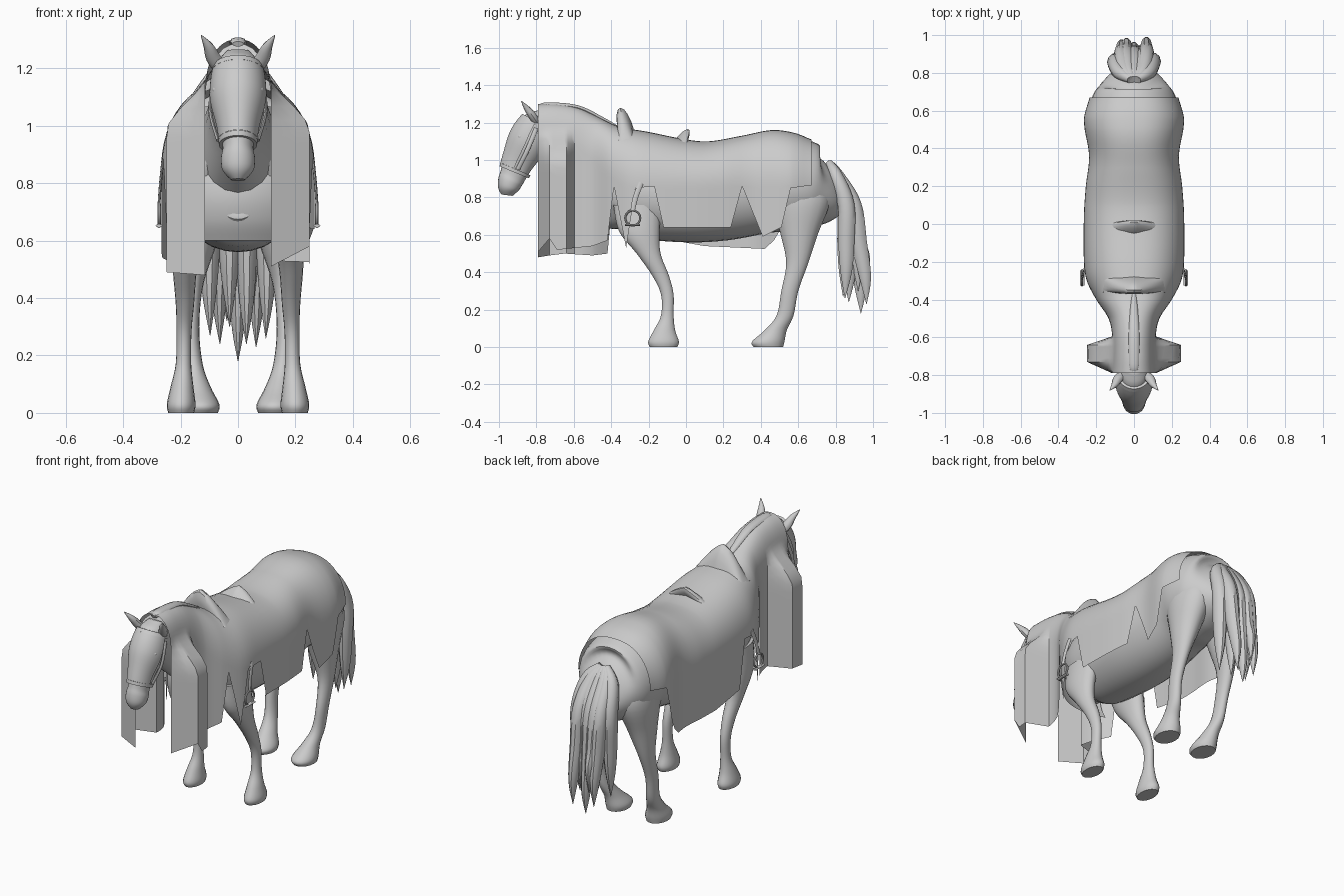
import bpy, math
from mathutils import Vector

if "Cube" in bpy.data.objects:
    bpy.data.objects.remove(bpy.data.objects["Cube"])

grey = bpy.data.materials.new("plain_grey")
grey.use_nodes = True
COLOR = (0.6, 0.6, 0.6, 1)
grey.diffuse_color = COLOR
grey.node_tree.nodes["Principled BSDF"].inputs["Base Color"].default_value = COLOR


def make(name, verts, faces, angle=40):
    mesh = bpy.data.meshes.new(name)
    mesh.from_pydata([tuple(v) for v in verts], [], faces)
    mesh.materials.append(grey)
    ob = bpy.data.objects.new(name, mesh)
    bpy.context.collection.objects.link(ob)
    bpy.ops.object.select_all(action="DESELECT")
    ob.select_set(True)
    bpy.context.view_layer.objects.active = ob
    bpy.ops.object.mode_set(mode="EDIT")
    bpy.ops.mesh.select_all(action="SELECT")
    bpy.ops.mesh.normals_make_consistent(inside=False)
    bpy.ops.object.mode_set(mode="OBJECT")
    bpy.ops.object.shade_smooth_by_angle(angle=math.radians(angle))


def grid(name, rows, angle=40):
    """Open sheet through equal rows of points."""
    n = len(rows[0])
    make(name, [v for r in rows for v in r],
         [(i * n + k, i * n + k + 1, (i + 1) * n + k + 1, (i + 1) * n + k)
          for i in range(len(rows) - 1) for k in range(n - 1)], angle)


def smooth_path(pts, steps=5):
    """Catmull-Rom resampling of tuples of any length."""
    pts = [Vector(p) for p in pts]
    out = []
    for i in range(len(pts) - 1):
        a, b, c, d = pts[max(i - 1, 0)], pts[i], pts[i + 1], pts[min(i + 2, len(pts) - 1)]
        for k in range(steps):
            t = k / steps
            out.append(b + (c - a) * (t / 2) + (a * 2 - b * 5 + c * 4 - d) * (t * t / 2)
                       + (b * 3 - a - c * 3 + d) * (t ** 3 / 2))
    return out + [pts[-1]]


def loft(name, path, sides=20, level=False, arc=None):
    """Skin elliptical rings (x, y, z, width radius, depth radius)."""
    verts, faces = [], []
    pos = [Vector(p[:3]) for p in path]
    count = sides + 1 if arc else sides
    for i, p in enumerate(path):
        t = (pos[min(i + 1, len(pos) - 1)] - pos[max(i - 1, 0)]).normalized()
        u = Vector((1, 0, 0))
        u = (u - t * u.dot(t)).normalized()
        v = t.cross(u)
        if level:
            u, v = Vector((1, 0, 0)), Vector((0, 1, 0))
        for k in range(count):
            a = arc[0] + (arc[1] - arc[0]) * k / sides if arc else math.tau * k / sides
            verts.append(pos[i] + u * p[3] * math.cos(a) + v * p[4] * math.sin(a))
    for i in range(len(path) - 1):
        for k in range(sides):
            a, b = i * count + k, i * count + (k + 1) % count
            faces.append((a, b, b + count, a + count))
    if not arc:
        faces += [tuple(range(count)), tuple(range(len(verts) - count, len(verts)))]
    make(name, verts, faces)


def lookup(table, x, smooth=True):
    """Value from a table of (x, value), eased by local slopes if smooth."""
    if x <= table[0][0]:
        return table[0][1]
    for i in range(len(table) - 1):
        (x0, y0), (x1, y1) = table[i], table[i + 1]
        if x <= x1:
            t, w = (x - x0) / (x1 - x0), x1 - x0
            if not smooth:
                return y0 + (y1 - y0) * t
            lo, hi = table[max(i - 1, 0)], table[min(i + 2, len(table) - 1)]
            m0, m1 = (y1 - lo[1]) / (x1 - lo[0]) * w, (hi[1] - y0) / (hi[0] - x0) * w
            return ((2 * t ** 3 - 3 * t * t + 1) * y0 + (t ** 3 - 2 * t * t + t) * m0
                    + (3 * t * t - 2 * t ** 3) * y1 + (t ** 3 - t * t) * m1)
    return table[-1][1]


# Body and neck
loft("body", smooth_path([
    (0, -.46, .77, .06, .07), (0, -.44, .77, .12, .15), (0, -.38, .8, .17, .2),
    (0, -.26, .82, .21, .24), (0, 0, .81, .235, .25), (0, .2, .82, .23, .25),
    (0, .42, .86, .215, .25), (0, .56, .87, .235, .255), (0, .67, .865, .222, .232),
    (0, .74, .865, .175, .195), (0, .79, .885, .1, .125), (0, .815, .9, .03, .04)]), 32)
loft("neck", smooth_path([
    (0, -.36, .92, .15, .2), (0, -.52, 1.03, .105, .19), (0, -.68, 1.13, .098, .16),
    (0, -.8, 1.2, .085, .1)]), 20)

# Head, face plate and bridle
head = smooth_path([
    (0, -.77, 1.26, .04, .02), (0, -.785, 1.22, .07, .07), (0, -.82, 1.15, .085, .095),
    (0, -.85, 1.08, .085, .1), (0, -.895, .99, .062, .082), (0, -.925, .92, .054, .07),
    (0, -.94, .885, .06, .066), (0, -.952, .845, .054, .055), (0, -.957, .812, .025, .03)], 4)
loft("head", head, 24)


def wrap(name, first, last, grow, arc=None):
    loft(name, [(*p[:3], p[3] + grow, p[4] + grow) for p in head[first:last]], 24, arc=arc)


wrap("face_plate", 6, 19, .012, (.1, math.pi - .1))
wrap("noseband", 18, 20, .012)
wrap("browband", 5, 7, .013)

# Body cloth: domed top, straight skirt and a dagged hem, longer on the right side
TOP = [(-.79, 1.3), (-.7, 1.3), (-.58, 1.28), (-.45, 1.22), (-.36, 1.18), (-.2, 1.15),
       (0, 1.11), (.12, 1.1), (.3, 1.13), (.46, 1.16), (.58, 1.145), (.67, 1.11)]
WIDTH = [(-.79, .115), (-.6, .115), (-.5, .135), (-.4, .2), (-.3, .25), (-.2, .265),
         (.05, .265), (.2, .255), (.36, .238), (.55, .265), (.67, .235)]
WAIST = [(-.79, 1.12), (-.6, 1.08), (-.4, .92), (-.3, .87), (.67, .87)]
FLARE = [(-.79, 0), (-.73, .135), (-.64, .135), (-.595, 0), (.67, 0)]
FRONT = [(-.385, .86), (-.32, .53), (-.27, .85), (-.17, .86)]
REAR = [(.56, .85), (.67, .865)]
LEFT = ([(-.79, .51), (-.73, .58), (-.69, .52), (-.5, .54), (-.42, .57)] + FRONT
        + [(-.12, .64), (.24, .64), (.3, .86), (.41, .59), (.51, .64)] + REAR)
RIGHT = ([(-.79, .48), (-.73, .49), (-.65, .5), (-.5, .49), (-.42, .5)] + FRONT
         + [(-.12, .58), (.1, .54), (.42, .525), (.47, .57), (.5, .62)] + REAR)


def half_section(y, hem_table, s):
    top, width, waist = lookup(TOP, y), lookup(WIDTH, y), lookup(WAIST, y)
    flare, hem = lookup(FLARE, y, False), lookup(hem_table, y, False)
    side = []
    for k in range(25):
        if k <= 12:
            a = math.pi / 2 * k / 12
            x, z = width * math.sin(a) ** .82, waist + (top - waist) * math.cos(a)
        else:
            x, z = width, waist + (hem - waist) * (k - 12) / 12
        f = min(max((1.18 - z) / .2, 0), 1)
        side.append((s * (x + flare * f * f * (3 - 2 * f)), y, z))
    return side


stations = sorted({round(-.79 + .02 * i, 3) for i in range(74)}
                  | {p[0] for p in LEFT + RIGHT + FLARE})
grid("body_cloth", [half_section(y, RIGHT, -1)[:0:-1] + half_section(y, LEFT, 1)
                    for y in stations], 35)

# Rolled cloth across the chest
grid("chest_cloth", [[(x * .028, p[0] + .03 * (x / 5) ** 2, p[1]) for x in range(-5, 6)]
                     for p in smooth_path([(-.42, .91), (-.47, .86), (-.49, .76),
                                           (-.475, .67), (-.44, .6)])])

# Mane ridge
loft("mane", smooth_path([
    (0, -.785, 1.285, .02, .01), (0, -.74, 1.295, .028, .014), (0, -.58, 1.28, .028, .014),
    (0, -.45, 1.22, .02, .012), (0, -.37, 1.18, .01, .006)]), 10)


# Saddle ends
def saddle_arch(name, half, y_base, y_top, thick, base_z, peak_z):
    rows = []
    for h in range(9):
        a = math.pi * h / 8
        row = []
        for c in range(21):
            x = half * (c / 10 - 1)
            lift = math.sin(a) * abs(math.cos(x / half * math.pi / 2))
            row.append((x, y_base + (y_top - y_base) * lift + thick * math.cos(a),
                        base_z - .35 * abs(x) + (peak_z - base_z) * lift))
        rows.append(row)
    grid(name, rows)


saddle_arch("saddle_pommel", .165, -.32, -.35, .042, 1.16, 1.28)
saddle_arch("saddle_cantle", .17, -.03, .01, .03, 1.105, 1.165)

# Paired parts
for side, s in (("left", 1), ("right", -1)):
    loft(side + "_front_leg", smooth_path([
        (s * .15, -.26, .76, .06, .13), (s * .175, -.25, .62, .055, .11),
        (s * .185, -.2, .5, .042, .065), (s * .185, -.135, .38, .032, .045),
        (s * .188, -.1, .28, .026, .034), (s * .19, -.1, .17, .027, .034),
        (s * .195, -.115, .09, .04, .058), (s * .198, -.12, .03, .05, .083),
        (s * .198, -.12, 0, .045, .075)]), 18, True)
    loft(side + "_hind_leg", smooth_path([
        (s * .11, .6, .92, .08, .13), (s * .12, .615, .78, .1, .155),
        (s * .14, .605, .6, .07, .1), (s * .16, .595, .45, .04, .06),
        (s * .165, .555, .3, .03, .046), (s * .155, .53, .17, .032, .046),
        (s * .14, .48, .09, .045, .06), (s * .13, .44, .03, .065, .088),
        (s * .13, .44, 0, .06, .08)]), 18, True)
    loft(side + "_ear", smooth_path([
        (s * .055, -.79, 1.19, .025, .02), (s * .085, -.82, 1.235, .026, .022),
        (s * .102, -.85, 1.275, .018, .016), (s * .128, -.88, 1.315, .002, .002)]), 10)
    loft(side + "_cheek_strap", smooth_path([
        (s * .088, -.8, 1.17, .006, .012), (s * .096, -.85, 1.05, .006, .012),
        (s * .07, -.9, .95, .006, .012)]), 8)
    loft(side + "_eye", smooth_path([
        (s * .072, -.885, 1.14, .004, .004), (s * .076, -.885, 1.125, .014, .016),
        (s * .074, -.89, 1.108, .004, .004)]), 10)
    # Stirrup with its strap
    loft(side + "_stirrup_strap", smooth_path([
        (s * .262, -.24, .88, .005, .014), (s * .27, -.27, .8, .005, .014),
        (s * .275, -.285, .73, .005, .012)]), 8)
    bpy.ops.mesh.primitive_torus_add(
        location=(s * .275, -.285, .69), rotation=(0, math.pi / 2, 0),
        major_radius=.04, minor_radius=.006, major_segments=24, minor_segments=8)
    ring = bpy.context.object
    ring.name = side + "_stirrup"
    ring.data.materials.append(grey)
    bpy.ops.object.shade_smooth_by_angle()
    loft(side + "_stirrup_tread", [(s * .275, -.325, .652, .012, .006),
                                   (s * .275, -.245, .652, .012, .006)], 8)

# Tail locks fanning out from the dock
LOCKS = [(-.1, .84, .27), (-.065, .95, .24), (-.03, .86, .3), (0, .935, .18),
         (.03, .87, .24), (.065, .965, .23), (.1, .85, .26), (-.04, .96, .32), (.04, .92, .3)]
for i, (x, y, z) in enumerate(LOCKS):
    loft("tail_lock_%d" % (i + 1), smooth_path([
        (x * .2, .765, .985, .02, .02), (x * .75, .74 + y * .075, .91, .04, .038),
        (x * 1.0, .58 + y * .325, .76, .042, .047), (x * 1.0, .36 + y * .585, .56, .036, .045),
        (x * 1.0, .1 + y * .89, z + .14, .024, .032), (x * .97, y, z, .001, .001)]), 10)
